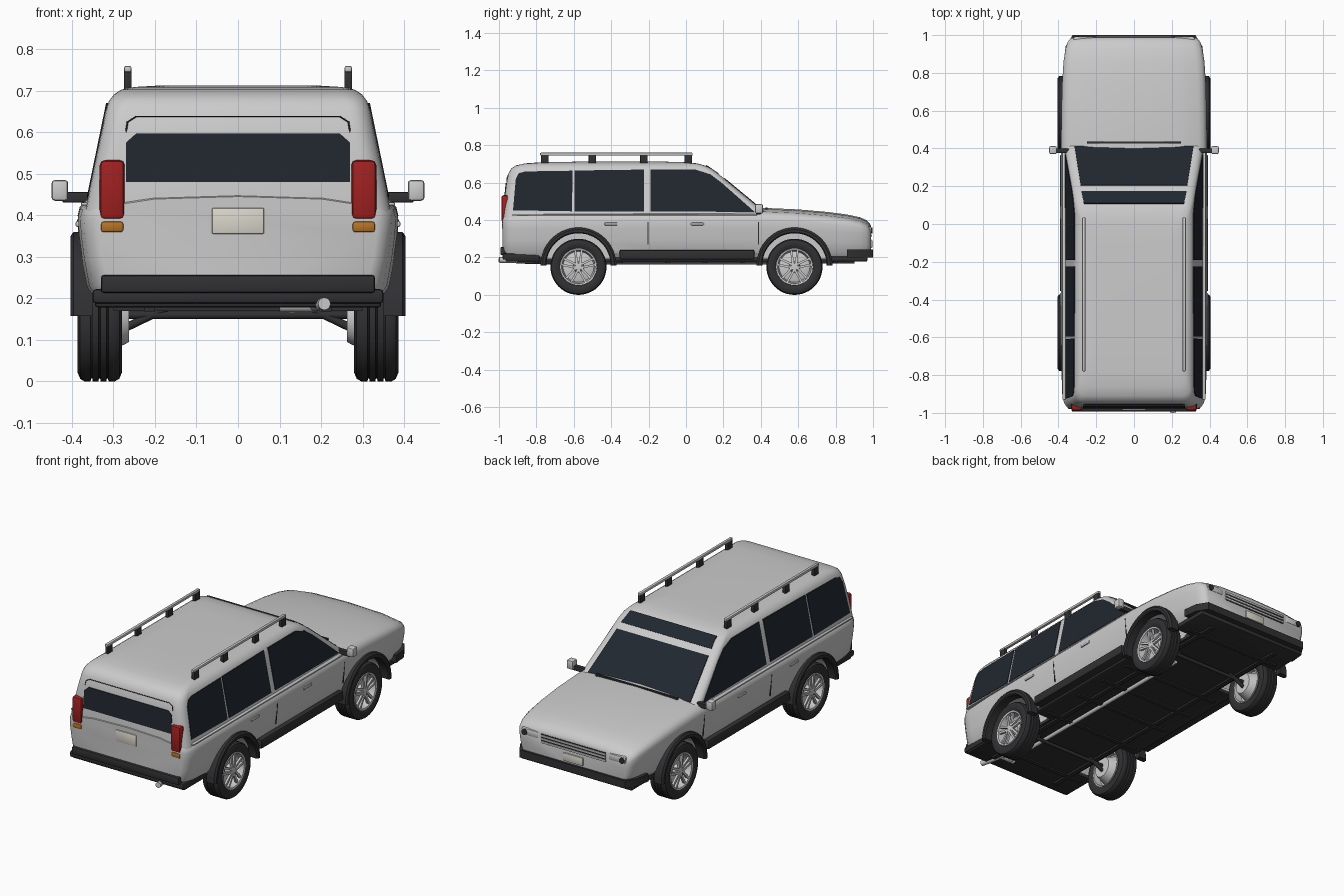
import bpy, bmesh
from math import sin, cos, pi, radians
from mathutils import Vector

if "Cube" in bpy.data.objects:
    bpy.data.objects.remove(bpy.data.objects["Cube"])


def material(name, rgb):
    m = bpy.data.materials.new(name)
    m.diffuse_color = (*rgb, 1)
    m.use_nodes = True
    m.node_tree.nodes["Principled BSDF"].inputs["Base Color"].default_value = m.diffuse_color
    return m


DARK = material("dark_trim", (0.03, 0.03, 0.033))
GLASS = material("glass", (0.015, 0.02, 0.028))
RED = material("red_lens", (0.35, 0.015, 0.015))
AMBER = material("amber_lens", (0.45, 0.17, 0.02))
PALE = material("pale_plate", (0.7, 0.68, 0.6))


def finish(bm, name, mat=None, mirror=False, angle=35):
    bmesh.ops.remove_doubles(bm, verts=bm.verts, dist=1e-5)
    bmesh.ops.recalc_face_normals(bm, faces=bm.faces)
    me = bpy.data.meshes.new(name)
    bm.to_mesh(me)
    bm.free()
    ob = bpy.data.objects.new(name, me)
    bpy.context.collection.objects.link(ob)
    if mat:
        me.materials.append(mat)
    if mirror:
        ob.modifiers.new("mirror", 'MIRROR')
    smooth(ob, angle)
    return ob


def smooth(ob, angle=35):
    bpy.ops.object.select_all(action='DESELECT')
    ob.select_set(True)
    bpy.context.view_layer.objects.active = ob
    bpy.ops.object.shade_smooth_by_angle(angle=radians(angle))


def loft(name, rings, mat=None, mirror=False, angle=35):
    bm = bmesh.new()
    vs = [[bm.verts.new(p) for p in r] for r in rings]
    n = len(vs[0])
    for a, b in zip(vs, vs[1:]):
        for i in range(n):
            bm.faces.new((a[i], a[(i + 1) % n], b[(i + 1) % n], b[i]))
    bm.faces.new(vs[0])
    bm.faces.new(vs[-1])
    return finish(bm, name, mat, mirror, angle)


def slab(name, pts, off, mat=None, mirror=False):
    off = Vector(off)
    return loft(name, [[Vector(p) for p in pts], [Vector(p) + off for p in pts]], mat, mirror)


def box(name, x, y, z, mat=None, mirror=False, bevel=0.0):
    bm = bmesh.new()
    bmesh.ops.create_cube(bm, size=1)
    for v in bm.verts:
        v.co = [r[0] if c < 0 else r[1] for c, r in zip(v.co, (x, y, z))]
    if bevel:
        bmesh.ops.bevel(bm, geom=bm.edges[:], offset=bevel, segments=2, profile=0.5, affect='EDGES')
    return finish(bm, name, mat, mirror)


def tube(name, p, q, r, mat=None, mirror=False, n=16):
    p, q = Vector(p), Vector(q)
    rot = (q - p).to_track_quat('Z', 'Y')
    ring = [rot @ Vector((r * cos(2 * pi * i / n), r * sin(2 * pi * i / n), 0)) for i in range(n)]
    return loft(name, [[p + v for v in ring], [q + v for v in ring]], mat, mirror)


def lathe(name, prof, y0, z0, mat=None, a0=0, a1=360, n=48, closed=True):
    """Turn an (x, radius) profile about an axle, mirrored to both sides."""
    bm = bmesh.new()
    full = a1 - a0 == 360
    k = n if full else n + 1
    rows = []
    for i in range(k):
        a = radians(a0 + (a1 - a0) * i / n)
        rows.append([bm.verts.new((x, y0 + r * cos(a), z0 + r * sin(a))) for x, r in prof])
    m = len(prof)
    for i in range(n):
        a, b = rows[i], rows[(i + 1) % k]
        for j in range(m if closed else m - 1):
            bm.faces.new((a[j], a[(j + 1) % m], b[(j + 1) % m], b[j]))
    if not full:
        bm.faces.new(rows[0])
        bm.faces.new(rows[-1])
    return finish(bm, name, mat, True)


AXLES = {"rear": -0.575, "front": 0.58}

# Lower body, lofted from tail to nose
def section(y, w, zb, zt):
    h = zt - zb
    half = [(w - .045, 0), (w - .022, .13), (w - .01, .4), (w - .002, .65), (w, .82),
            (w - .005, .9), (w - .018, .96), (w - .042, 1.0)]
    pts = [(x, zb + f * h) for x, f in half] + [(w * .6, zt + .014)]
    ring = [(0, zb)] + pts + [(0, zt + .02)] + [(-x, z) for x, z in reversed(pts)]
    return [(x, y, z) for x, z in ring]

stations = [(-.98, .335, .215, .425), (-.97, .355, .207, .43), (-.945, .371, .2, .434), (-.9, .38, .197, .437),
            (-.75, .385, .195, .44), (0, .386, .195, .443), (.42, .386, .195, .445), (.6, .384, .195, .437),
            (.75, .38, .195, .424), (.86, .373, .197, .41), (.93, .362, .2, .395), (.965, .35, .2, .38),
            (.982, .336, .205, .363), (.988, .32, .21, .35)]
body = loft("lower_body", [section(*s) for s in stations])
floor = box("floor_pan", (-.345, .345), (-.965, .97), (.178, .205), DARK, bevel=.008)

# Wheel wells cut from the body and floor
for y in AXLES.values():
    cut = lathe("well_cutter", [(.24, 0), (.24, .178), (.46, .178), (.46, 0)], y, .155, DARK, closed=False)
    cut.hide_render = True
    for ob in (body, floor):
        b = ob.modifiers.new("well", 'BOOLEAN')
        b.operation, b.object, b.solver = 'DIFFERENCE', cut, 'EXACT'
        bpy.context.view_layer.objects.active = ob
        bpy.ops.object.modifier_apply(modifier=b.name)
    bpy.data.objects.remove(cut)
smooth(body)
smooth(floor)

# Cabin, stacked rounded outlines from belt line to roof
def outline(z, yr, yf, w, rr=.05, rf=.04):
    pts = []
    for cx, cy, r, a in ((w - rf, yf - rf, rf, 0), (-w + rf, yf - rf, rf, 90),
                         (-w + rr, yr + rr, rr, 180), (w - rr, yr + rr, rr, 270)):
        pts += [(cx + r * cos(radians(a + 18 * i)), cy + r * sin(radians(a + 18 * i)), z) for i in range(6)]
    return pts

layers = [(.40, -.978, .47, .37), (.44, -.976, .423, .362), (.52, -.97, .327, .3456), (.60, -.96, .23, .329),
          (.65, -.949, .17, .319), (.675, -.935, .135, .311), (.692, -.91, .1, .298), (.703, -.86, .06, .28),
          (.709, -.78, .01, .25), (.712, -.6, -.1, .2)]
loft("cabin", [outline(*l) for l in layers])

# Side windows
def side(y, z, off=.003):
    return (.362 - .205 * (z - .44) + off, y, z)

windows = {
    "rear_quarter_window": [(-.925, .452), (-.61, .447), (-.606, .664), (-.86, .66), (-.895, .65), (-.91, .62)],
    "rear_door_window": [(-.595, .447), (-.225, .447), (-.225, .67), (-.595, .665)],
    "front_door_window": [(-.19, .447), (.368, .443), (.19, .6), (.13, .645), (.05, .67), (-.19, .67)]}
for name, pts in windows.items():
    slab(name, [side(y, z) for y, z in pts], (-.008, 0, 0), GLASS, True)

# Windscreen, upper strip and scuttle
def screen(x, z):
    return (x, .423 - 1.206 * (z - .44) + .003, z + .003)

slab("windscreen", [screen(*p) for p in ((-.315, .45), (.315, .45), (.282, .622), (-.282, .622))], (0, -.006, -.006), GLASS)
slab("windscreen_top_strip", [(-.278, .175, .65), (.278, .175, .65), (.265, .11, .694), (-.265, .11, .694)], (0, -.006, -.006), GLASS)
box("scuttle", (-.25, .25), (.425, .437), (.45, .468), DARK)

# Tailgate window, seam and number plates
def tail(x, z, off=.004):
    return (x, -.976 + (z - .44) * .1 - off, z)

slab("tailgate_window", [tail(*p) for p in ((-.27, .48), (.27, .48), (.27, .575), (.245, .597), (-.245, .597), (-.27, .575))],
     (0, .008, 0), GLASS)
seam = [(-.27, .6), (-.266, .625), (-.245, .638), (.245, .638), (.266, .625), (.27, .6)]
for p, q in zip(seam, seam[1:]):
    tube("tailgate_seam", tail(*p, -.001), tail(*q, -.001), .002, DARK, n=6)
box("rear_plate", (-.063, .063), (-.985, -.97), (.355, .418), PALE, bevel=.004)
box("front_plate", (-.06, .06), (.98, .996), (.25, .295), PALE, bevel=.004)

# Lamps
box("tail_lamp", (.273, .333), (-.987, -.943), (.39, .533), RED, True, .012)
box("rear_indicator", (.275, .331), (-.985, -.95), (.358, .386), AMBER, True, .008)
box("headlamp", (.215, .322), (.965, .992), (.327, .366), None, True, .01)
tube("fog_lamp", (.3, .97, .345), (.3, .996, .345), .016, DARK, True)

# Grille slats
box("grille", (-.2, .2), (.975, .99), (.308, .362), DARK, bevel=.003)
for i in range(3):
    box("grille_slat", (-.2, .2), (.98, .994), (.312 + .017 * i, .322 + .017 * i), bevel=.003)

# Bumpers
box("rear_bumper", (-.33, .33), (-.993, -.95), (.213, .256), DARK, bevel=.007)
box("rear_valance", (-.35, .35), (-.98, -.78), (.188, .222), DARK, bevel=.008)
slab("front_bumper", [(-.372, .86, .2), (-.362, .94, .2), (-.325, 1, .2), (.325, 1, .2), (.362, .94, .2), (.372, .86, .2)],
     (0, 0, .042), DARK)

# Sills, door seams, handles and belt moulding
box("sill", (.34, .393), (-.355, .365), (.19, .24), DARK, True, .006)
for y in (-.205, .385):
    slab("door_seam", [(.3775, y, .27), (.3875, y, .39), (.3875, y + .004, .39), (.3775, y + .004, .27)],
         (-.006, 0, 0), DARK, True)
for y in (-.4, .06):
    box("door_handle", (.375, .391), (y - .035, y + .035), (.372, .386), None, True, .004)
box("belt_moulding", (.35, .378), (-.93, .38), (.424, .431), None, True, .002)

# Roof rails with posts
box("roof_rail", (.257, .274), (-.78, .035), (.745, .76), None, True, .004)
for y in (-.755, -.5, -.225, .012):
    box("rail_post", (.256, .275), (y - .02, y + .02), (.69, .75), DARK, True, .003)

# Door mirrors
box("mirror_arm", (.345, .423), (.375, .4), (.431, .456), DARK, True, .003)
box("mirror_housing", (.409, .449), (.37, .412), (.435, .485), None, True, .008)

# Wheels, hubs and arch flares
tyre = [(.29, .098), (.282, .112), (.28, .13), (.286, .144), (.297, .15)]
for g in (.312, .331, .35):
    tyre += [(g, .15), (g + .001, .143), (g + .004, .143), (g + .005, .15)]
tyre += [(.37, .15), (.38, .144), (.386, .13), (.384, .112), (.376, .098)]
rim = [(.285, .094), (.285, .1), (.374, .1), (.38, .098), (.378, .09), (.36, .086), (.335, .082), (.33, .082), (.325, .09)]
for pos, y in AXLES.items():
    lathe(pos + "_tyre", tyre, y, .15, DARK)
    lathe(pos + "_rim", rim, y, .15)
    lathe(pos + "_brake_disc", [(.262, 0), (.262, .055), (.275, .062), (.335, .084), (.343, .06), (.343, 0)], y, .15, None, closed=False)
    lathe(pos + "_hub", [(.34, .03), (.37, .026), (.377, .018), (.378, 0)], y, .15, None, closed=False, n=24)
    for i in range(5):
        a = radians(90 + 72 * i)
        for s in (-1, 1):
            ring = []
            for r, t, hw in ((.012, .008, .006), (.09, .017, .006)):
                for e in (-hw, hw):
                    u = s * t + e
                    ring.append((.362 + .004 * (r < .05), y + r * cos(a) - u * sin(a), .15 + r * sin(a) + u * cos(a)))
            slab(pos + "_spoke", [ring[0], ring[1], ring[3], ring[2]], (.012, 0, 0), None, True)
    lathe(pos + "_arch_flare", [(.35, .172), (.398, .172), (.404, .178), (.404, .192), (.396, .203), (.35, .203)],
          y, .157, DARK, a0=0, a1=180, n=32)
    tube(pos + "_suspension_arm", (.17, y, .178), (.28, y, .125), .01, DARK, True)
    tube(pos + "_axle", (-.27, y, .16), (.27, y, .16), .01, DARK)

# Underbody rails, crossmembers and exhaust
box("chassis_rail", (.2, .225), (-.9, .9), (.168, .182), DARK, True)
for y in (-.8, -.35, -.1, .1, .3, .8):
    box("crossmember", (-.3, .3), (y - .012, y + .012), (.17, .182), DARK)
tube("exhaust_pipe", (.13, .5, .172), (.13, -.86, .175), .011)
tube("muffler", (.1, -.87, .182), (.2, -.87, .182), .015)
tube("tailpipe", (.18, -.84, .182), (.208, -.999, .187), .015)
